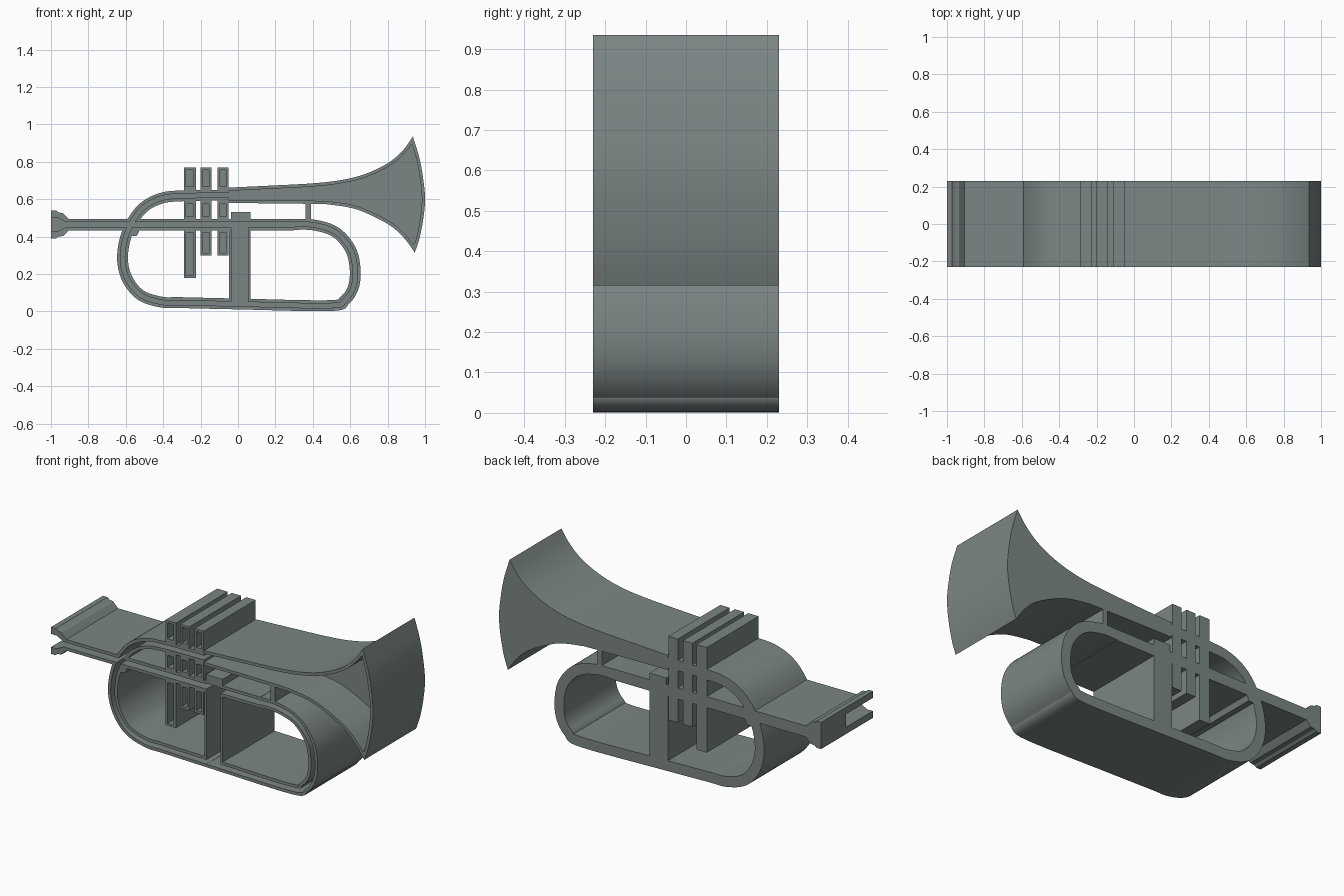
import bpy, bmesh, math
from mathutils import Vector
from mathutils.geometry import delaunay_2d_cdt

if "Cube" in bpy.data.objects:
    bpy.data.objects.remove(bpy.data.objects["Cube"])

FRONT, BACK, FLOOR = -0.23, 0.23, 0.01   # depth of rims, back and groove floor
RIM = 0.017                              # wall left around each groove


def smooth(pts, n=6):
    """Catmull-Rom curve through the points."""
    out, m = [], len(pts)
    get = lambda i: Vector(pts[max(0, min(m - 1, i))])
    for i in range(m - 1):
        a, b, c, d = (get(i + k) for k in (-1, 0, 1, 2))
        for k in range(n):
            t = k / n
            out.append(0.5 * (2*b + (c-a)*t + (2*a-5*b+4*c-d)*t*t + (3*b-a-3*c+d)*t**3))
    return out + [get(m - 1)]


def shifted(pts, d):
    """Path moved sideways (to its left) by d."""
    res = []
    for i, p in enumerate(pts):
        t = (pts[min(i + 1, len(pts) - 1)] - pts[max(i - 1, 0)]).normalized()
        res.append(p + Vector((-t.y, t.x)) * d)
    return res


def band(pts, w):
    """Strip outline of half width w along an open path."""
    return shifted(pts, w) + shifted(pts, -w)[::-1]


def box(x0, x1, z0, z1):
    return [(x0, z0), (x1, z0), (x1, z1), (x0, z1)]


def inside(x, z, poly):
    hit = False
    for i in range(len(poly)):
        (x0, z0), (x1, z1) = poly[i - 1], poly[i]
        if (z0 > z) != (z1 > z) and x < (x1 - x0) * (z - z0) / (z1 - z0) + x0:
            hit = not hit
    return hit


# Main tube: from the valves around the left bow, along the bottom, up the right bow
tube = smooth([(-0.02, 0.622), (-0.30, 0.618), (-0.41, 0.605), (-0.50, 0.56), (-0.565, 0.48),
               (-0.605, 0.38), (-0.617, 0.27), (-0.59, 0.17), (-0.52, 0.087), (-0.41, 0.05),
               (-0.30, 0.047), (0.0, 0.04), (0.49, 0.031), (0.57, 0.06), (0.617, 0.13),
               (0.626, 0.23), (0.60, 0.335), (0.52, 0.425), (0.40, 0.463), (0.28, 0.464)])
pipe = [Vector((-0.93, 0.464)), Vector((0.30, 0.464))]

# Bell outline: upper flare, curved mouth, lower flare
top = smooth([(-0.05, 0.662), (0.2, 0.674), (0.4, 0.685), (0.55, 0.702), (0.68, 0.735),
              (0.80, 0.792), (0.88, 0.86), (0.935, 0.935)])
mouth = smooth([(0.935, 0.935), (0.97, 0.82), (0.99, 0.71), (1.0, 0.60), (0.99, 0.49),
                (0.97, 0.39), (0.945, 0.315)])
low = smooth([(0.945, 0.315), (0.89, 0.39), (0.82, 0.455), (0.72, 0.51), (0.62, 0.55),
              (0.5, 0.57), (0.4, 0.575), (-0.05, 0.58)])
bell_groove = (shifted(top, -RIM)[:-3] + [Vector((0.93, 0.893))] + shifted(mouth, -RIM)[4:-4]
               + [Vector((0.938, 0.358))] + shifted(low, -RIM)[4:])

# Outlines of the solid parts
mouthpiece = [(-1, 0.54), (-0.972, 0.54), (-0.96, 0.53), (-0.935, 0.525), (-0.905, 0.494),
              (-0.905, 0.434), (-0.935, 0.403), (-0.96, 0.4), (-0.972, 0.39), (-1, 0.39)]
valves = [(-0.29, -0.225, 0.18), (-0.20, -0.142, 0.30), (-0.11, -0.052, 0.30)]
collar = [(-0.59, 0.45), (-0.52, 0.45), (-0.54, 0.405), (-0.585, 0.40)]
centre_block = box(-0.048, 0.066, 0.012, 0.495)
block_cap = box(-0.038, 0.066, 0.48, 0.532)
brace = box(0.362, 0.39, 0.47, 0.60)
solids = [band(tube, 0.029), band(pipe, 0.031), top + mouth[1:] + low[1:],
          mouthpiece, collar, centre_block, block_cap, brace]
solids += [box(a, b, z, 0.77) for a, b, z in valves]

# Outlines of the grooves sunk into the front
e = 0.013
mouthpiece_groove = [(-1.1, 0.502), (-0.965, 0.502), (-0.92, 0.478),
                     (-0.92, 0.45), (-0.965, 0.428), (-1.1, 0.428)]
grooves = [band(tube, 0.029 - RIM), band(pipe, 0.031 - RIM), bell_groove, mouthpiece_groove,
           box(-0.048 + e, 0.066 - e, 0.028, 0.482)]
for a, b, z in valves:
    for z0, z1 in ((z + e, 0.423), (0.508, 0.575), (0.668, 0.77 - e)):
        grooves.append(box(a + e, b - e, z0, z1))

# Merge all outlines into one flat triangulation
coords, edges = [], []
for poly in solids + grooves:
    s, n = len(coords), len(poly)
    coords += [Vector((p[0], p[1])) for p in poly]
    edges += [(s + i, s + (i + 1) % n) for i in range(n)]
flat, _, tris, *_ = delaunay_2d_cdt(coords, edges, [], 0, 1e-5)

# Front depth of every triangle: rim, groove floor, or nothing (BACK)
depth, owner = {}, {}
for tri in tris:
    a, b, c = (flat[i] for i in tri)
    if (b - a).cross(c - a) < 0:
        tri = tri[::-1]
    tri = tuple(tri)
    x, z = (a + b + c) / 3
    y = BACK
    if any(inside(x, z, p) for p in solids):
        y = FLOOR if any(inside(x, z, p) for p in grooves) else FRONT
    depth[tri] = y
    for i in range(3):
        owner[tri[i - 1], tri[i]] = tri

# Raise the triangles into front, back and wall faces
bm = bmesh.new()
made = {}


def vert(i, y):
    if (i, y) not in made:
        made[i, y] = bm.verts.new((flat[i].x, y, flat[i].y))
    return made[i, y]


for tri, y in depth.items():
    if y == BACK:
        continue
    bm.faces.new([vert(i, y) for i in tri])
    bm.faces.new([vert(i, BACK) for i in reversed(tri)])
    for k in range(3):
        a, b = tri[k - 1], tri[k]
        other = depth.get(owner.get((b, a)), BACK)
        if other > y:
            # split walls at the groove floor so that they share its edges
            levels = [y] + [v for v in (FLOOR,) if y < v < other] + [other]
            for y0, y1 in zip(levels, levels[1:]):
                bm.faces.new([vert(b, y0), vert(a, y0), vert(a, y1), vert(b, y1)])

mesh = bpy.data.meshes.new("horn")
bm.to_mesh(mesh)
bm.free()
metal = bpy.data.materials.new("grey_green")
metal.diffuse_color = (0.20, 0.235, 0.235, 1)
metal.use_nodes = True
metal.node_tree.nodes["Principled BSDF"].inputs["Base Color"].default_value = metal.diffuse_color
mesh.materials.append(metal)
horn = bpy.data.objects.new("horn", mesh)
bpy.context.collection.objects.link(horn)
bpy.context.view_layer.objects.active = horn
horn.select_set(True)
bpy.ops.object.shade_smooth_by_angle(angle=math.radians(30))
